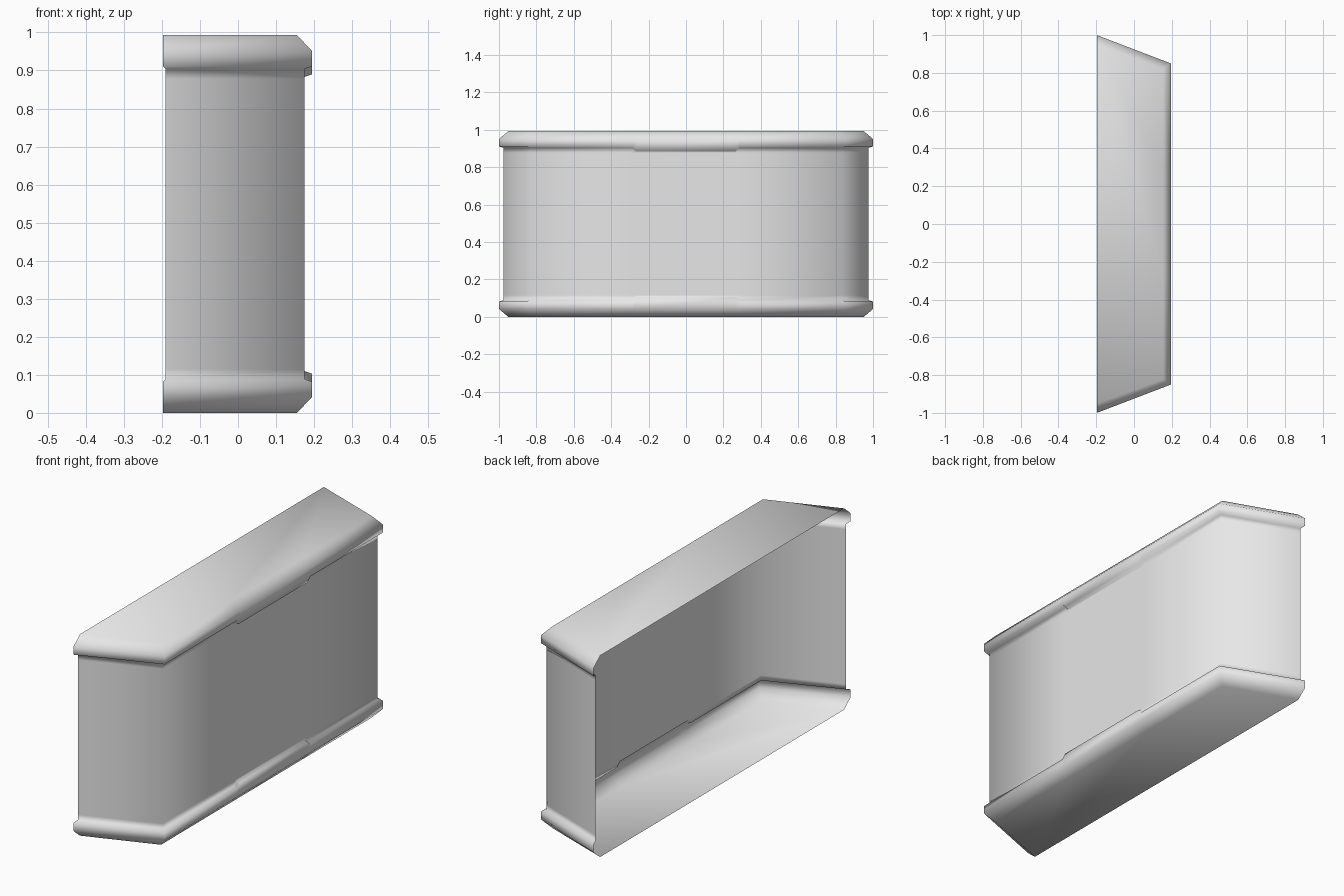
import bpy
import bmesh
import math

if "Cube" in bpy.data.objects:
    bpy.data.objects.remove(bpy.data.objects["Cube"], do_unlink=True)

grey = bpy.data.materials.new("plain_grey")
grey.use_nodes = True
colour = (0.8, 0.8, 0.8, 1)
grey.diffuse_color = colour
grey.node_tree.nodes["Principled BSDF"].inputs["Base Color"].default_value = colour

HEIGHT = 0.993
TAB_DROP = 0.021

# Rim profile from the top down to the wall:
# inset from the outline, height, x of the open edge, moves with the tab
RIM = [
    (0.04, HEIGHT, -0.197, False),
    (0.0, 0.951, -0.197, False),
    (0.0, 0.911, -0.197, True),
    (0.02, 0.904, -0.19, True),
    (0.02, 0.878, -0.19, False),
]


def outline(inset, open_x):
    """Plan of the shell from the front open edge round to the back one."""
    side_x = 0.195 - inset
    half = [(open_x, 1 - 1.25 * inset, 0), (side_x, 0.85 - 0.72 * inset, 0),
            (side_x, 0.285, 0), (side_x, 0.265, 1)]
    return [(x, -y, t) for x, y, t in half] + half[::-1]


def ring(bm, level, flip):
    inset, z, open_x, has_tab = level
    verts = []
    for x, y, tab in outline(inset, open_x):
        h = z - TAB_DROP * tab * has_tab
        verts.append(bm.verts.new((x, y, HEIGHT - h if flip else h)))
    return verts


# Open-backed shell: lower rim, wall and upper rim in one sheet
bm = bmesh.new()
rings = [ring(bm, level, True) for level in RIM]
rings += [ring(bm, level, False) for level in reversed(RIM)]
for low, high in zip(rings, rings[1:]):
    for i in range(len(low) - 1):
        bm.faces.new((low[i], low[i + 1], high[i + 1], high[i]))

# Flat top and bottom panels
bm.faces.new(rings[-1])
bm.faces.new(rings[0][::-1])

mesh = bpy.data.meshes.new("open_shell")
bm.to_mesh(mesh)
bm.free()
mesh.materials.append(grey)
shell = bpy.data.objects.new("open_shell", mesh)
bpy.context.collection.objects.link(shell)

# Soft corners, with the lip edges kept crisp
bpy.ops.object.select_all(action="DESELECT")
shell.select_set(True)
bpy.context.view_layer.objects.active = shell
bpy.ops.object.shade_smooth_by_angle(angle=math.radians(75))
